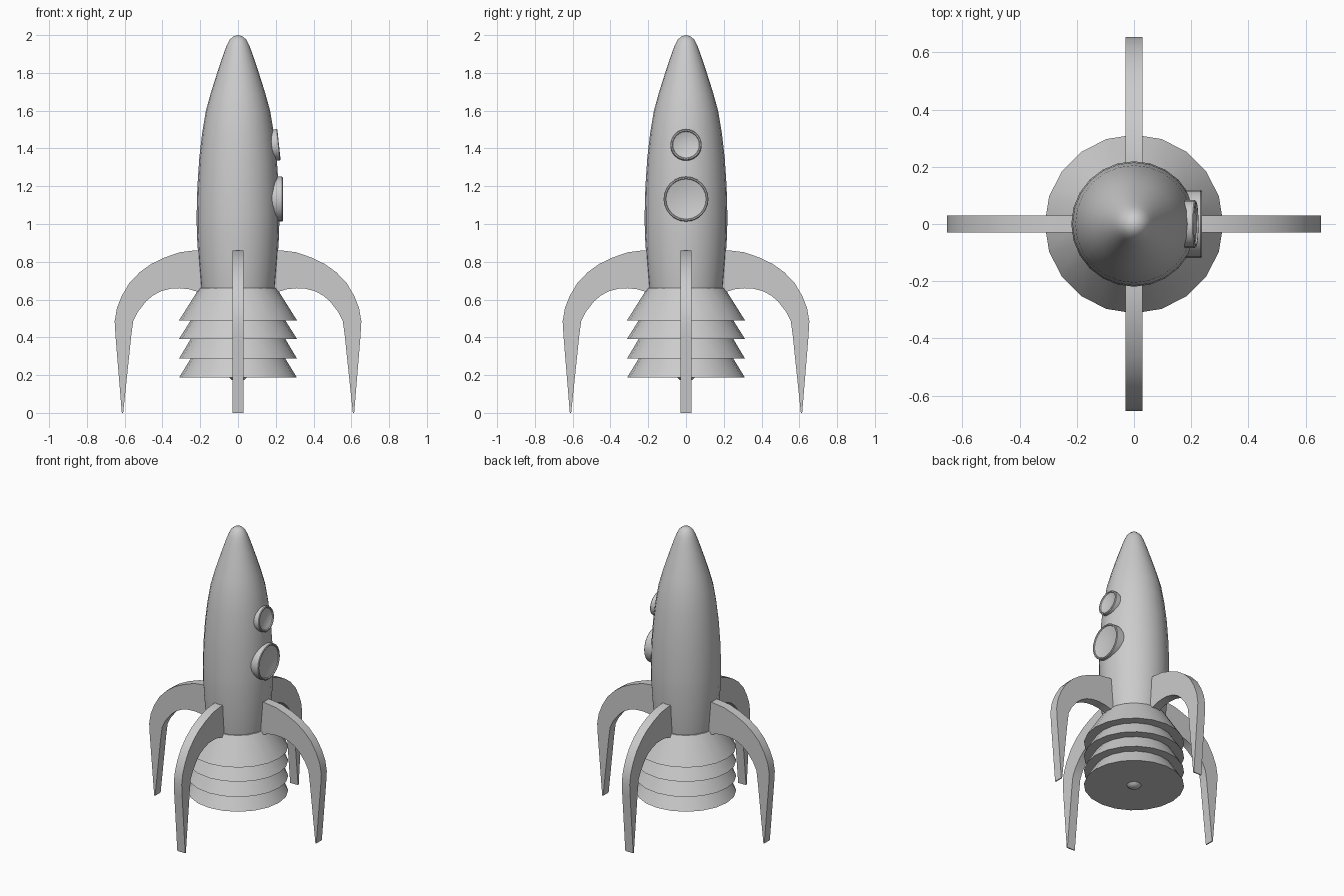
import bpy, bmesh
from math import radians, pi
from mathutils import Matrix

if "Cube" in bpy.data.objects:
    bpy.data.objects.remove(bpy.data.objects["Cube"])


def finish(bm, name, angle=30):
    bmesh.ops.remove_doubles(bm, verts=bm.verts, dist=1e-5)
    bmesh.ops.recalc_face_normals(bm, faces=bm.faces)
    me = bpy.data.meshes.new(name)
    bm.to_mesh(me)
    bm.free()
    ob = bpy.data.objects.new(name, me)
    bpy.context.collection.objects.link(ob)
    bpy.ops.object.select_all(action='DESELECT')
    ob.select_set(True)
    bpy.context.view_layer.objects.active = ob
    bpy.ops.object.shade_smooth_by_angle(angle=radians(angle))
    return ob


def lathe(name, profile, sides, matrix=Matrix()):
    """Revolve (radius, z) points round the z axis."""
    bm = bmesh.new()
    vs = [bm.verts.new((r, 0, z)) for r, z in profile]
    es = [bm.edges.new(p) for p in zip(vs, vs[1:])]
    bmesh.ops.spin(bm, geom=vs + es, cent=(0, 0, 0), axis=(0, 0, 1),
                   angle=2 * pi, steps=sides)
    bm.transform(matrix)
    return finish(bm, name)


# Hull with tapered nose
lathe("hull", [(0, 0.62), (0.19, 0.62), (0.197, 0.66), (0.21, 0.82), (0.218, 0.95),
               (0.219, 1.05), (0.215, 1.2), (0.205, 1.35), (0.19, 1.48), (0.17, 1.6),
               (0.145, 1.69), (0.12, 1.77), (0.097, 1.84), (0.075, 1.905),
               (0.06, 1.945), (0.045, 1.975), (0.025, 1.993), (0, 2.0)], 24)

# Stepped engine skirt
lathe("engine_skirt", [(0, 0.66), (0.205, 0.66), (0.312, 0.49), (0.25, 0.49),
                       (0.312, 0.392), (0.25, 0.392), (0.312, 0.288), (0.25, 0.288),
                       (0.312, 0.187), (0, 0.187)], 20)

# Small exhaust bump
lathe("exhaust", [(0.046, 0.2), (0.046, 0.187), (0.035, 0.175), (0.018, 0.168),
                  (0, 0.166)], 12)

# Portholes: rim with dished glass
for name, r, centre, tilt in [("lower_porthole", 0.119, (0.237, 0, 1.132), 0),
                              ("upper_porthole", 0.083, (0.217, 0, 1.42), 6)]:
    m = Matrix.Translation(centre) @ Matrix.Rotation(radians(90 - tilt), 4, 'Y')
    lathe(name, [(0, -0.08), (r, -0.08), (r, -0.004), (r - 0.004, 0), (r - 0.01, 0),
                 (r - 0.013, -0.006), (r * 0.6, -0.014), (r * 0.3, -0.018),
                 (0, -0.02)], 24, m)

# Four curved landing fins
fin = [(0.15, 0.86), (0.23, 0.86), (0.31, 0.85), (0.39, 0.822), (0.46, 0.788),
       (0.52, 0.745), (0.575, 0.688), (0.615, 0.62), (0.641, 0.555), (0.653, 0.485),
       (0.648, 0.4), (0.615, 0.0), (0.608, 0.0), (0.565, 0.41), (0.555, 0.485),
       (0.53, 0.535), (0.487, 0.59), (0.45, 0.622), (0.405, 0.645), (0.36, 0.657),
       (0.31, 0.66), (0.26, 0.655), (0.21, 0.64), (0.15, 0.62)]
for i, side in enumerate(["right", "back", "left", "front"]):
    bm = bmesh.new()
    f = bm.faces.new([bm.verts.new((x, -0.03, z)) for x, z in fin])
    new = bmesh.ops.extrude_face_region(bm, geom=[f], use_keep_orig=True)["geom"]
    bmesh.ops.translate(bm, vec=(0, 0.06, 0),
                        verts=[v for v in new if isinstance(v, bmesh.types.BMVert)])
    bm.transform(Matrix.Rotation(i * pi / 2, 4, 'Z'))
    finish(bm, side + "_fin")
